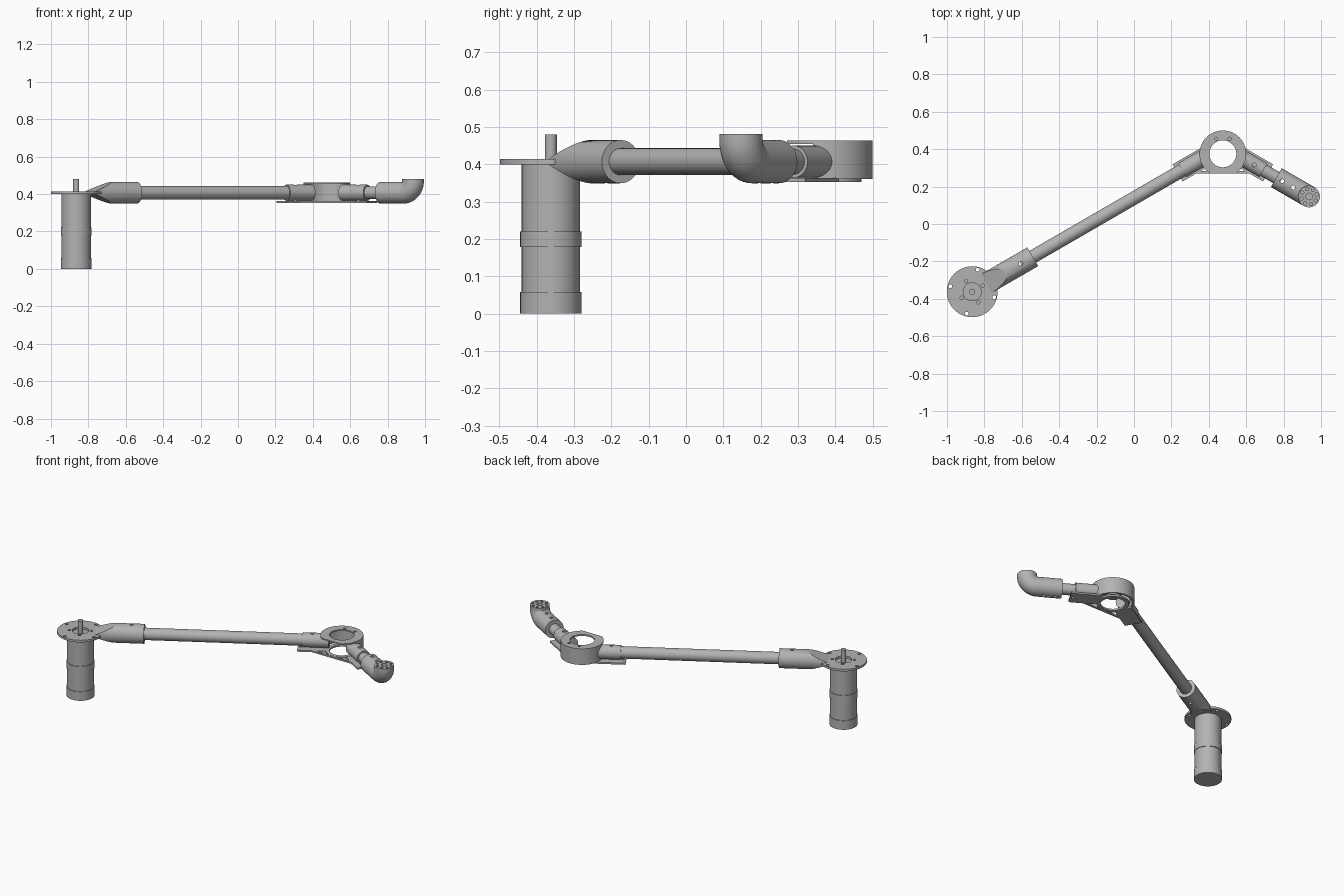
import bpy, bmesh
from math import pi, sin, cos, radians
from mathutils import Vector, Matrix

if "Cube" in bpy.data.objects:
    bpy.data.objects.remove(bpy.data.objects["Cube"])

grey = bpy.data.materials.new("plain_grey")
grey.use_nodes = True
grey.diffuse_color = (0.45, 0.45, 0.45, 1)
grey.node_tree.nodes["Principled BSDF"].inputs["Base Color"].default_value = (0.45, 0.45, 0.45, 1)

AXIS_Z = 0.407
JOINT = Vector((0.475, 0.413, AXIS_Z))      # where both arm axes meet
RING = Vector((0.475, 0.375, 0))            # housing centre
MOTOR = Vector((-0.865, -0.362, 0))
LEFT = Vector((-cos(pi / 6), -0.5, 0))      # from joint to motor
RIGHT = Vector((cos(pi / 6), -0.5, 0))      # from joint to elbow
UP = Vector((0, 0, 1))


def select(ob):
    bpy.ops.object.select_all(action='DESELECT')
    ob.select_set(True)
    bpy.context.view_layer.objects.active = ob


def finish(name, bm):
    bmesh.ops.recalc_face_normals(bm, faces=bm.faces)
    mesh = bpy.data.meshes.new(name)
    bm.to_mesh(mesh)
    bm.free()
    mesh.materials.append(grey)
    ob = bpy.data.objects.new(name, mesh)
    bpy.context.collection.objects.link(ob)
    return ob


def add_rod(bm, a, b, r, sides=40):
    a, b = Vector(a), Vector(b)
    d = b - a
    m = Matrix.Translation((a + b) / 2) @ UP.rotation_difference(d).to_matrix().to_4x4()
    bmesh.ops.create_cone(bm, cap_ends=True, segments=sides, radius1=r, radius2=r,
                          depth=d.length, matrix=m)


def rod(name, a, b, r, sides=40):
    bm = bmesh.new()
    add_rod(bm, a, b, r, sides)
    return finish(name, bm)


def disc(name, centre, r, z0, z1, sides=64):
    return rod(name, centre + UP * z0, centre + UP * z1, r, sides)


def cut(ob, holes, z0, z1):
    """Drill vertical holes, given as (position, radius)."""
    bm = bmesh.new()
    for p, r in holes:
        add_rod(bm, (p.x, p.y, z0), (p.x, p.y, z1), r, 48 if r > 0.03 else 16)
    cutter = finish("drill", bm)
    cutter.hide_render = True
    mod = ob.modifiers.new("drill", 'BOOLEAN')
    mod.operation = 'DIFFERENCE'
    mod.solver = 'EXACT'
    mod.object = cutter
    select(ob)
    bpy.ops.object.modifier_apply(modifier=mod.name)
    bpy.data.objects.remove(cutter)


def trim(ob, point, normal):
    """Remove what lies on the normal side of a plane and cap the cut."""
    bm = bmesh.new()
    bm.from_mesh(ob.data)
    res = bmesh.ops.bisect_plane(bm, geom=bm.verts[:] + bm.edges[:] + bm.faces[:], dist=1e-5,
                                 plane_co=point, plane_no=normal, clear_outer=True)
    edges = [e for e in res["geom_cut"] if isinstance(e, bmesh.types.BMEdge)]
    bmesh.ops.holes_fill(bm, edges=edges, sides=0)
    bmesh.ops.recalc_face_normals(bm, faces=bm.faces)
    bm.to_mesh(ob.data)
    bm.free()


def circle(centre, radius, count, start):
    return [centre + Vector((cos(a), sin(a), 0)) * radius
            for a in (radians(start) + 2 * pi * i / count for i in range(count))]


def along(direction, t):
    return JOINT + direction * t


# Motor with two raised bands and its shaft
disc("motor_body", MOTOR, 0.078, 0.002, 0.4)
disc("motor_base_band", MOTOR, 0.082, 0, 0.058)
disc("motor_middle_band", MOTOR, 0.082, 0.178, 0.22)
disc("motor_shaft", MOTOR, 0.016, 0.39, 0.48, 24)

# Mounting flange
flange = disc("motor_flange", MOTOR, 0.136, 0.4, 0.414)
cut(flange, [(MOTOR, 0.048)] + [(p, 0.01) for p in circle(MOTOR, 0.121, 4, 76)]
    + [(p, 0.009) for p in circle(MOTOR, 0.065, 4, 30)], 0.39, 0.43)

# Shoulder sleeve, tapered to a wedge where it meets the flange
start = Vector((MOTOR.x, MOTOR.y, AXIS_Z))
arm = -LEFT
shoulder = rod("shoulder_sleeve", start + arm * 0.085, start + arm * 0.374, 0.058)
for side in (1, -1):
    slope = (arm * 0.125 + UP * side * 0.05).normalized()
    normal = (UP * side * 0.125 - arm * 0.05).normalized()
    trim(shoulder, start + arm * 0.087 + UP * side * 0.007, normal)
cut(shoulder, [(start + arm * 0.3, 0.011)], 0.3, 0.5)

# Long tube
rod("long_tube", start + arm * 0.3, along(LEFT, 0.12), 0.036)

# Sleeves and base plate strips on both sides of the housing
for side, d in (("right", LEFT), ("left", RIGHT)):
    sleeve = rod(side + "_housing_sleeve", along(d, 0.095), along(d, 0.25), 0.043)
    cut(sleeve, [(along(d, 0.194), 0.011)], 0.3, 0.5)
    bm = bmesh.new()
    turn = Matrix.Rotation(-pi / 6 if d.x > 0 else pi / 6, 4, 'Z')
    mid = along(d, 0.188)
    mid.z = 0.358
    bmesh.ops.create_cube(bm, size=1, matrix=Matrix.Translation(mid) @ turn
                          @ Matrix.Diagonal((0.182, 0.106, 0.01, 1)))
    strip = finish(side + "_plate_strip", bm)
    cut(strip, [(RING, 0.072), (along(d, 0.262) , 0.008)], 0.34, 0.37)

# Thin tie bar closing the plate triangle
bm = bmesh.new()
bmesh.ops.create_cube(bm, size=1, matrix=Matrix.Translation((RING.x, 0.277, 0.358))
                      @ Matrix.Diagonal((0.4, 0.012, 0.01, 1)))
finish("plate_tie_bar", bm)

# Round housing: lower ring, open-fronted wall and top ring
lower = disc("housing_lower_ring", RING, 0.095, 0.353, 0.364)
cut(lower, [(RING, 0.072)], 0.34, 0.38)
wall = disc("housing_wall", RING, 0.125, 0.36, 0.458)
cut(wall, [(RING, 0.112)], 0.34, 0.48)
trim(wall, Vector((0, 0.34, 0)), Vector((0, -1, 0)))
top = disc("housing_top_ring", RING, 0.125, 0.454, 0.463)
cut(top, [(RING, 0.072)] + [(p, 0.009) for p in circle(RING, 0.088, 2, 66)[:1]
                            + circle(RING, 0.088, 2, 114)[:1]], 0.44, 0.48)
trim(top, Vector((0, 0.27, 0)), Vector((0, -1, 0)))

# Short tube to the elbow
rod("short_tube", along(RIGHT, 0.12), along(RIGHT, 0.36), 0.034)

# Elbow: circle swept along a bend that turns upward
BEND = 0.06
path = [along(RIGHT, 0.33)]
for i in range(13):
    a = pi / 2 * i / 12
    path.append(along(RIGHT, 0.532 - BEND + BEND * sin(a)) + UP * BEND * (1 - cos(a)))
path.append(along(RIGHT, 0.532) + UP * 0.074)
bm = bmesh.new()
SIDES = 40
across = RIGHT.cross(UP)
loops = []
for i, p in enumerate(path):
    a = pi / 2 * min(max(i - 1, 0), 12) / 12
    out = UP * cos(a) - RIGHT * sin(a)
    loops.append([bm.verts.new(p + (across * cos(b) + out * sin(b)) * 0.058)
                  for b in (2 * pi * k / SIDES for k in range(SIDES))])
for u, v in zip(loops, loops[1:]):
    for k in range(SIDES):
        n = (k + 1) % SIDES
        bm.faces.new((u[k], u[n], v[n], v[k]))
bm.faces.new(loops[0])
bm.faces.new(loops[-1])
elbow = finish("elbow", bm)
tip = along(RIGHT, 0.532)
cut(elbow, [(tip, 0.018)] + [(p, 0.009) for p in circle(tip, 0.042, 8, 15)], 0.455, 0.5)
cut(elbow, [(along(RIGHT, t), 0.011) for t in (0.366, 0.434)], 0.3, 0.5)

# Smooth round sides, keep rims sharp
for ob in bpy.context.scene.objects:
    if ob.type == 'MESH' and grey.name in ob.data.materials:
        select(ob)
        bpy.ops.object.shade_smooth_by_angle(angle=radians(35))
